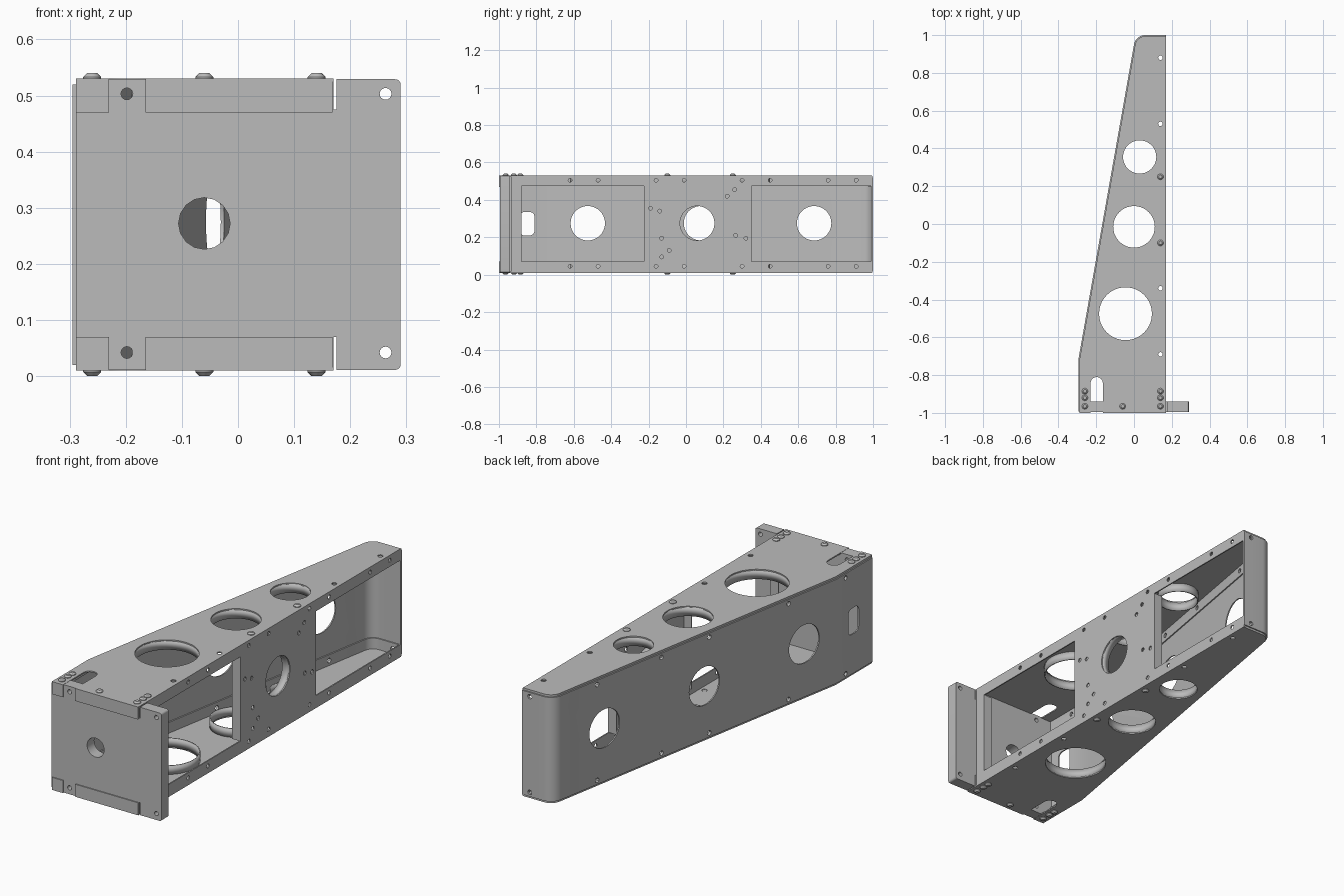
import bpy, bmesh, math
from mathutils import Matrix, Vector

if "Cube" in bpy.data.objects:
    bpy.data.objects.remove(bpy.data.objects["Cube"])

T = 0.006                      # sheet thickness
LOW, HIGH = 0.01, 0.53         # outer faces of the two main plates
MID = (LOW + HIGH) / 2

metal = bpy.data.materials.new("grey_metal")
metal.use_nodes = True
GREY = (0.5, 0.5, 0.5, 1)
metal.diffuse_color = GREY
metal.node_tree.nodes["Principled BSDF"].inputs["Base Color"].default_value = GREY


def finish(bm, name):
    bmesh.ops.recalc_face_normals(bm, faces=bm.faces)
    mesh = bpy.data.meshes.new(name)
    bm.to_mesh(mesh)
    bm.free()
    mesh.materials.append(metal)
    ob = bpy.data.objects.new(name, mesh)
    bpy.context.collection.objects.link(ob)
    return ob


def add_prism(bm, axis, pts, a, b):
    place = {"x": lambda u, v, w: (w, u, v),
             "y": lambda u, v, w: (u, w, v),
             "z": lambda u, v, w: (u, v, w)}[axis]
    face = bm.faces.new([bm.verts.new(place(u, v, a)) for u, v in pts])
    ext = bmesh.ops.extrude_face_region(bm, geom=[face])["geom"]
    shift = Vector(place(0, 0, b - a))
    bmesh.ops.translate(bm, vec=shift, verts=[g for g in ext if isinstance(g, bmesh.types.BMVert)])


def prism(name, axis, pts, a, b):
    bm = bmesh.new()
    add_prism(bm, axis, pts, a, b)
    return finish(bm, name)


def rect(u0, u1, v0, v1):
    return [(u0, v0), (u1, v0), (u1, v1), (u0, v1)]


def arc(u, v, r, start, end, n):
    return [(u + r * math.cos(math.radians(start + (end - start) * i / n)),
             v + r * math.sin(math.radians(start + (end - start) * i / n))) for i in range(n + 1)]


def circle(u, v, r, n=40):
    return arc(u, v, r, 0, 360, n)[:-1]


def rounded(u0, u1, v0, v1, r):
    return (arc(u1 - r, v1 - r, r, 0, 90, 6) + arc(u0 + r, v1 - r, r, 90, 180, 6)
            + arc(u0 + r, v0 + r, r, 180, 270, 6) + arc(u1 - r, v0 + r, r, 270, 360, 6))


def offset(path, d):
    # parallel path on the right-hand side, mitred at the corners
    out = []
    for i, p in enumerate(path):
        p = Vector(p)
        dirs = []
        if i > 0:
            dirs.append((p - Vector(path[i - 1])).normalized())
        if i < len(path) - 1:
            dirs.append((Vector(path[i + 1]) - p).normalized())
        t = sum(dirs, Vector((0, 0))).normalized()
        n = Vector((t.y, -t.x))
        out.append(tuple(p + n * d / max(0.3, t.dot(dirs[0]))))
    return out


def cut(ob, cutters):
    bm = bmesh.new()
    for c in cutters:
        add_prism(bm, *c)
    tool = finish(bm, "cutter")
    tool.hide_render = True
    mod = ob.modifiers.new("holes", "BOOLEAN")
    mod.operation, mod.solver, mod.object = "DIFFERENCE", "EXACT", tool
    bpy.context.view_layer.objects.active = ob
    bpy.ops.object.modifier_apply(modifier=mod.name)
    bpy.data.objects.remove(tool)


def hole_lip(name, axis, centre, r, depth):
    # short tube folded in from the edge of a hole
    bm = bmesh.new()
    turn = Matrix.Rotation(math.pi / 2, 4, "Y") if axis == "x" else Matrix()
    bmesh.ops.create_cone(bm, cap_ends=False, segments=40, radius1=r, radius2=r, depth=depth,
                          matrix=Matrix.Translation(centre) @ turn)
    ob = finish(bm, name)
    mod = ob.modifiers.new("sheet", "SOLIDIFY")
    mod.thickness, mod.offset = T, 1
    return ob


# Outer path: straight cheek, tapered wall, rounded corner, end wall
wall_path = [(-0.295, -0.992), (-0.295, -0.72)] + arc(0.059, 0.94, 0.06, 170, 90, 10) + [(0.17, 1.0)]
skirt_path = offset(wall_path, T)
inner_path = offset(skirt_path, T)

# Main top and bottom plates with lightening holes, slot and fastener holes
big_holes = [(0.03, 0.355, 0.088), (0.0, -0.015, 0.11), (-0.045, -0.475, 0.14)]
slot = [(-0.23, -1.1), (-0.165, -1.1)] + arc(-0.1975, -0.843, 0.0325, 0, 180, 12)
plate_pts = [(skirt_path[0][0], -1.0)] + skirt_path[1:-1] + [(0.17, skirt_path[-1][1]), (0.17, -1.0)]
for side, z0, inward in (("top", HIGH - T, -1), ("bottom", LOW, 1)):
    plate = prism(side + "_plate", "z", plate_pts, z0, z0 + T)
    holes = [("z", circle(x, y, r), z0 - 0.1, z0 + 0.1) for x, y, r in big_holes]
    holes += [("z", circle(0.14, y, 0.012, 12), z0 - 0.1, z0 + 0.1) for y in (0.88, 0.53, -0.34, -0.69)]
    holes.append(("z", slot, z0 - 0.1, z0 + 0.1))
    cut(plate, holes)
    for i, (x, y, r) in enumerate(big_holes):
        hole_lip(f"{side}_hole_lip_{i + 1}", "z", (x, y, z0 + T / 2 + inward * 0.022), r, 0.045)
    # folded skirt behind the tapered wall
    low, high = sorted((z0 + T / 2, z0 + T / 2 + inward * 0.055))
    skirt = prism(side + "_skirt", "z", skirt_path + inner_path[::-1], low, high)
    # tabs folded over the front plate
    low, high = (HIGH - 0.06, HIGH) if inward < 0 else (LOW, LOW + 0.06)
    for x0, x1, tab in ((-0.289, -0.23, "right"), (-0.165, 0.168, "middle")):
        prism(f"{side}_{tab}_tab", "y", rect(x0, x1, low, high), -1.0, -0.993)

# Tapered wall wrapping round to the far end
wall = prism("tapered_wall", "z", wall_path + skirt_path[::-1], LOW + 0.01, HIGH - 0.01)
openings = [("x", circle(y, 0.275, 0.092), -0.6, 0.1) for y in (-0.525, 0.08, 0.685)]
openings.append(("x", rounded(-0.89, -0.81, 0.21, 0.335, 0.025), -0.6, 0.1))
wall_screws = [("x", circle(y, z, 0.011, 12), -0.6, 0.1)
               for y in (-0.79, -0.43, 0.05, 0.34, 0.73) for z in (0.04, 0.50)]
end_screws = [("y", circle(0.13, z, 0.011, 12), 0.9, 1.1) for z in (0.04, 0.50)]
cut(wall, openings + wall_screws + end_screws)
for side in ("top", "bottom"):
    z = 0.50 if side == "top" else 0.04
    cut(bpy.data.objects[side + "_skirt"],
        [c for c in wall_screws + end_screws if abs(c[1][0][1] - z) < 0.05])

# Side frame with two windows, a central web and screw holes
frame = prism("side_frame", "x", rect(-0.935, 0.996, LOW + 0.002, HIGH - 0.002), 0.17 - T, 0.17)
web_screws = [(-0.19, 0.355), (-0.14, 0.34), (-0.13, 0.195), (-0.09, 0.13), (-0.13, 0.095),
              (0.22, 0.42), (0.26, 0.455), (0.265, 0.21), (0.32, 0.195)]
edge_screws = [(y, z) for y in (-0.62, -0.47, -0.16, -0.01, 0.3, 0.45, 0.76, 0.91) for z in (0.045, 0.505)]
cuts = [rect(-0.88, -0.225, 0.07, 0.475), rect(0.35, 0.99, 0.07, 0.475), circle(0.06, 0.275, 0.092)]
cuts += [circle(y, z, 0.01, 12) for y, z in web_screws + edge_screws]
cut(frame, [("x", c, 0.1, 0.25) for c in cuts])
hole_lip("web_hole_lip", "x", (0.148, 0.06, 0.275), 0.092, 0.04)
for name, y in (("post_lip", -0.88), ("web_front_lip", -0.225 + T), ("web_back_lip", 0.35)):
    prism(name, "y", rect(0.125, 0.168, 0.07, 0.475), y - T, y)

# Thick front plate with mounting holes and relief notches
front = prism("front_plate", "y", rounded(-0.289, 0.29, LOW + 0.001, HIGH - 0.001, 0.01), -0.995, -0.94)
mounts = [circle(x, z, 0.0105, 16) for x in (-0.198, 0.263) for z in (0.042, 0.503)]
reliefs = [rect(0.1705, 0.1755, 0.475, 0.6), rect(0.1705, 0.1755, -0.1, 0.07)]
cut(front, [("y", c, -1.1, -0.9) for c in [circle(-0.06, 0.272, 0.046, 16)] + mounts + reliefs])

# Domed rivets on both plates
spots = [(x, y) for x in (-0.26, 0.14) for y in (-0.965, -0.92, -0.885)]
spots += [(-0.06, -0.965), (0.14, -0.1), (0.14, 0.25)]
bm = bmesh.new()
for x, y in spots:
    for z, way in ((HIGH, 1), (LOW, -1)):
        for r1, r2, base, h in ((0.016, 0.016, 0, 0.003), (0.016, 0.009, 0.003, 0.007)):
            flip = Matrix.Rotation(0 if way > 0 else math.pi, 4, "X")
            bmesh.ops.create_cone(bm, cap_ends=True, segments=16, radius1=r1, radius2=r2, depth=h,
                                  matrix=Matrix.Translation((x, y, z + way * (base + h / 2))) @ flip)
finish(bm, "rivets")

# Smooth the round parts, keep folds crisp
bpy.ops.object.select_all(action="DESELECT")
for ob in bpy.context.scene.objects:
    if ob.type == "MESH" and metal.name in ob.data.materials:
        ob.select_set(True)
        bpy.context.view_layer.objects.active = ob
bpy.ops.object.shade_smooth_by_angle(angle=math.radians(30))
